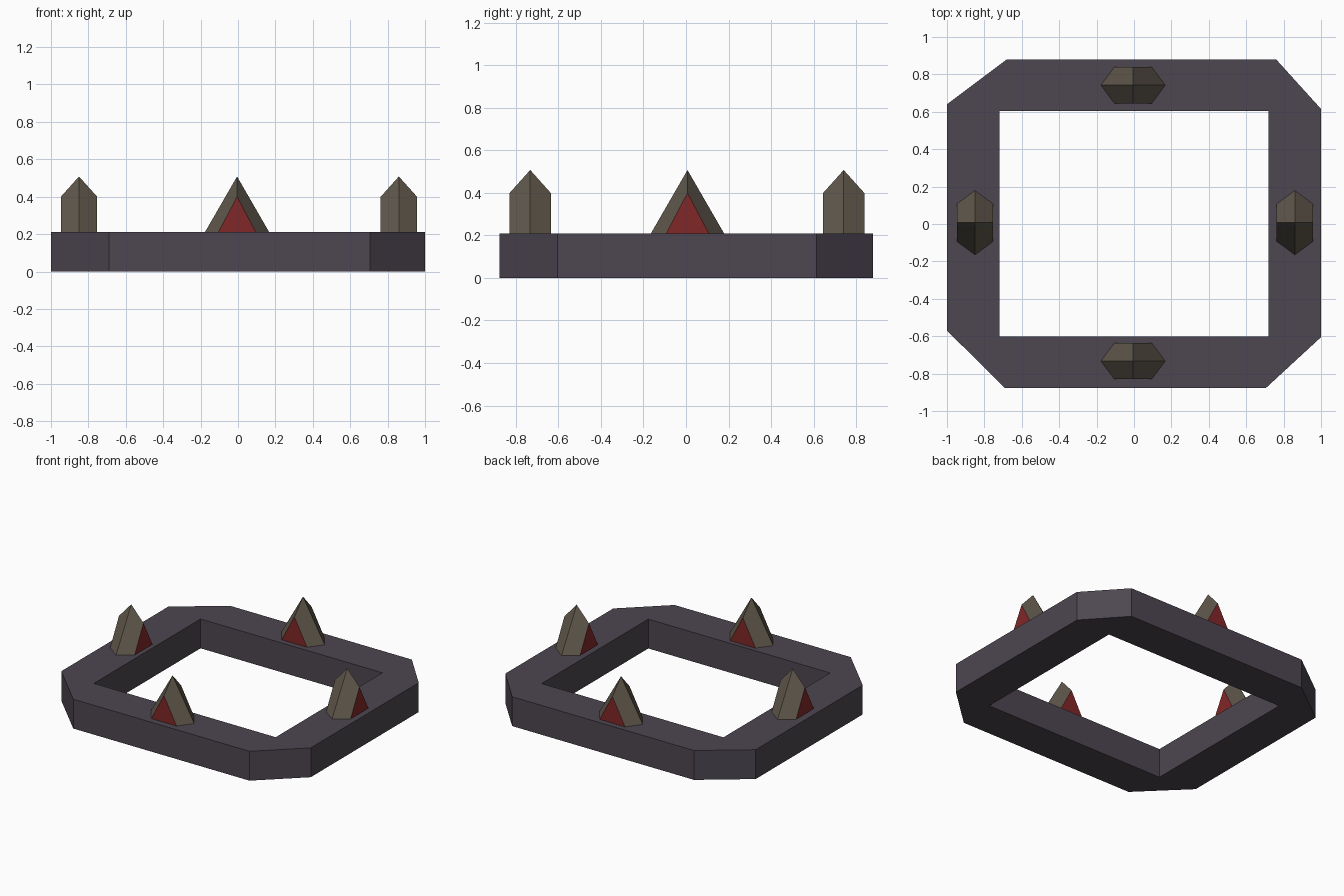
import bpy, bmesh
from mathutils import Matrix, Vector
from math import pi

cube = bpy.data.objects.get("Cube")
if cube:
    bpy.data.objects.remove(cube)


def material(name, rgb):
    m = bpy.data.materials.new(name)
    m.use_nodes = True
    m.diffuse_color = (*rgb, 1)
    bsdf = m.node_tree.nodes["Principled BSDF"]
    bsdf.inputs["Base Color"].default_value = (*rgb, 1)
    bsdf.inputs["Roughness"].default_value = 1
    return m


stone = material("dark violet stone", (0.075, 0.062, 0.082))
canvas = material("brown canvas", (0.115, 0.095, 0.07))
red = material("dark red", (0.22, 0.02, 0.02))


def finish(name, bm, mats):
    bmesh.ops.recalc_face_normals(bm, faces=bm.faces)
    mesh = bpy.data.meshes.new(name)
    bm.to_mesh(mesh)
    bm.free()
    for m in mats:
        mesh.materials.append(m)
    ob = bpy.data.objects.new(name, mesh)
    bpy.context.collection.objects.link(ob)
    return ob


TOP = 0.21

# Square frame with clipped corners: two outer points pair with each inner corner
outer = [(-1, -0.57), (-0.69, -0.877), (0.705, -0.877), (1, -0.605),
         (1, 0.615), (0.76, 0.88), (-0.68, 0.88), (-1, 0.64)]
inner = [(-0.72, -0.602), (0.72, -0.602), (0.72, 0.605), (-0.72, 0.605)]
bm = bmesh.new()
out_v = [bm.verts.new((x, y, 0)) for x, y in outer]
in_v = [bm.verts.new((x, y, 0)) for x, y in inner]
for i in range(4):
    a, b, c = out_v[2 * i], out_v[2 * i + 1], out_v[(2 * i + 2) % 8]
    bm.faces.new((a, b, in_v[i]))
    bm.faces.new((b, c, in_v[(i + 1) % 4], in_v[i]))
ext = bmesh.ops.extrude_face_region(bm, geom=bm.faces[:], use_keep_orig=True)
top_verts = [g for g in ext["geom"] if isinstance(g, bmesh.types.BMVert)]
bmesh.ops.translate(bm, verts=top_verts, vec=(0, 0, TOP))
# Merge the flat slices so each side of the frame stays clean
bmesh.ops.dissolve_limit(bm, angle_limit=0.01, verts=[], edges=[
    e for e in bm.edges if len(e.link_faces) == 2
    and e.verts[0].co.z == e.verts[1].co.z
    and all(abs(f.normal.z) > 0.9 for f in e.link_faces)])
finish("frame", bm, [stone])


# Tent: triangular sections lofted along its length, with red gable ends
def tent(name, x, y, turned):
    bm = bmesh.new()
    rings = []
    for d, half, peak in ((-0.097, 0.1, 0.4), (0, 0.172, 0.508), (0.097, 0.1, 0.4)):
        rings.append([bm.verts.new(p) for p in
                      ((-half, d, TOP), (half, d, TOP), (0, d, peak))])
    for a, b in zip(rings, rings[1:]):
        for i in range(3):
            j = (i + 1) % 3
            bm.faces.new((a[i], a[j], b[j], b[i]))
    for ring in (rings[0], rings[-1]):
        bm.faces.new(ring).material_index = 1
    turn = Matrix.Rotation(pi / 2 if turned else 0, 4, "Z")
    bm.transform(Matrix.Translation(Vector((x, y, 0))) @ turn)
    finish(name, bm, [canvas, red])


tent("front_tent", -0.005, -0.733, False)
tent("back_tent", -0.005, 0.742, False)
tent("left_tent", 0.86, 0.007, True)
tent("right_tent", -0.85, 0.007, True)
